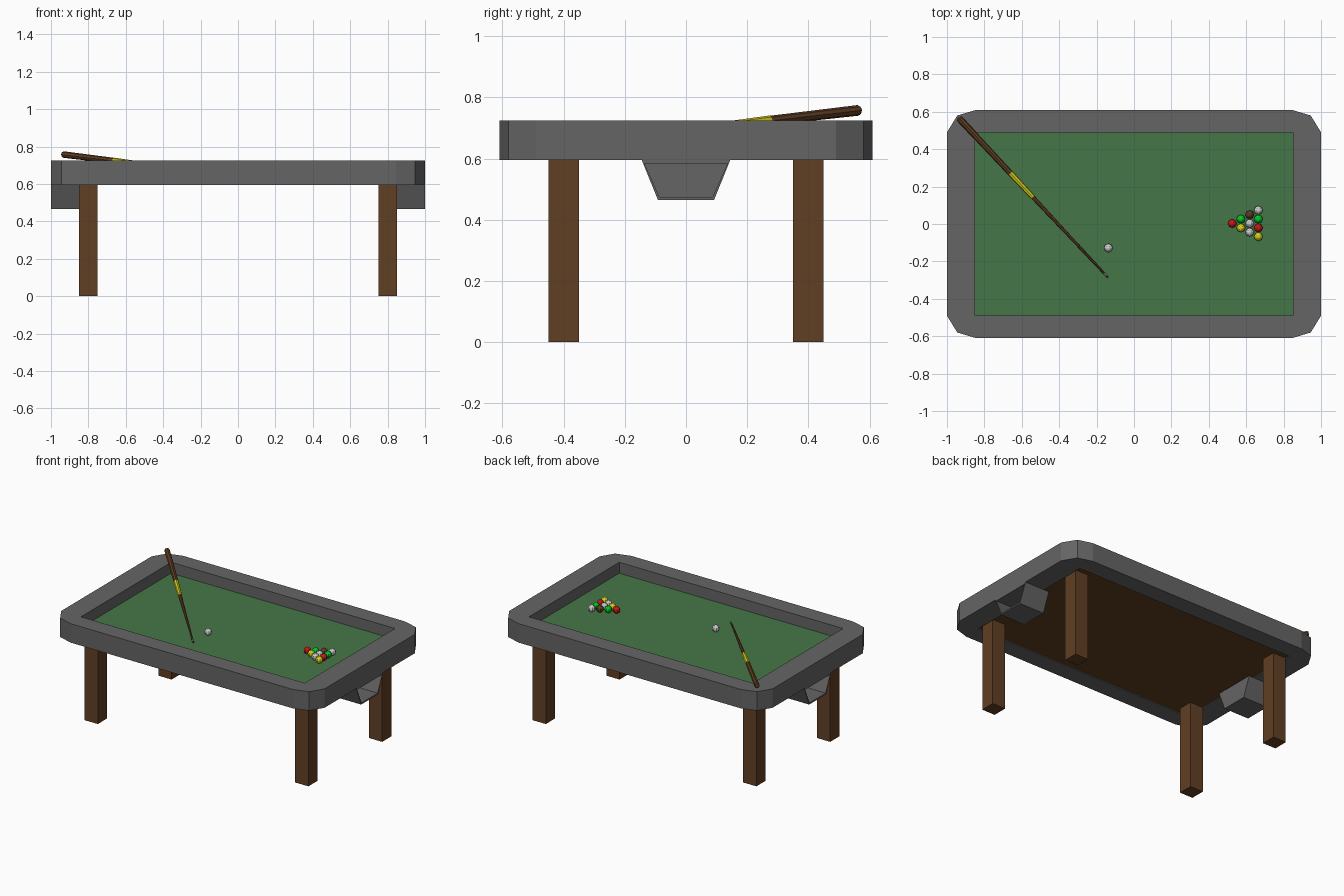
import bpy, bmesh
from mathutils import Vector, Matrix

if "Cube" in bpy.data.objects:
    bpy.data.objects.remove(bpy.data.objects["Cube"])


def material(name, rgb):
    m = bpy.data.materials.new(name)
    m.diffuse_color = (*rgb, 1)
    m.use_nodes = True
    m.node_tree.nodes["Principled BSDF"].inputs["Base Color"].default_value = m.diffuse_color
    return m


WOOD = material("brown wood", (0.12, 0.05, 0.017))
FELT = material("green felt", (0.06, 0.18, 0.065))
DARK = material("dark grey", (0.13, 0.13, 0.13))
RED = material("red", (0.6, 0.01, 0.01))
GREEN = material("green", (0.0, 0.6, 0.02))
YELLOW = material("yellow", (0.7, 0.65, 0.01))
WHITE = material("white", (0.6, 0.6, 0.6))


def finish(name, bm, mat):
    bmesh.ops.recalc_face_normals(bm, faces=bm.faces[:])
    me = bpy.data.meshes.new(name)
    bm.to_mesh(me)
    bm.free()
    me.materials.append(mat)
    ob = bpy.data.objects.new(name, me)
    bpy.context.collection.objects.link(ob)
    return ob


def box(name, lo, hi, mat):
    lo, hi = Vector(lo), Vector(hi)
    bm = bmesh.new()
    bmesh.ops.create_cube(bm, size=1, matrix=Matrix.Translation((lo + hi) / 2)
                          @ Matrix.Diagonal((*(hi - lo), 1)))
    return finish(name, bm, mat)


def loft(bm, loops, closed=False):
    """Join matching vertex rings; closed joins the last ring to the first."""
    rings = [[bm.verts.new(p) for p in loop] for loop in loops]
    pairs = list(zip(rings, rings[1:])) + ([(rings[-1], rings[0])] if closed else [])
    n = len(rings[0])
    for a, b in pairs:
        for i in range(n):
            j = (i + 1) % n
            bm.faces.new((a[i], a[j], b[j], b[i]))
    if not closed:
        bm.faces.new(rings[0])
        bm.faces.new(rings[-1])


# Rail frame: outline with two-step corners around a rectangular opening
def corner_ring(pts, z):
    out = []
    for sx, sy in ((1, 1), (-1, 1), (-1, -1), (1, -1)):
        for x, y in (pts if sx * sy > 0 else pts[::-1]):
            out.append((sx * x, sy * y, z))
    return out


TOP, LOW = 0.725, 0.595
outer = [(1, 0.49), (0.945, 0.58), (0.845, 0.61)]
bm = bmesh.new()
rings = {}
for z in (LOW, TOP):
    o = [bm.verts.new(p) for p in corner_ring(outer, z)]
    i = [bm.verts.new(p) for p in corner_ring([(0.85, 0.49)], z)]
    rings[z] = (o, i)
    for k in range(4):
        bm.faces.new(o[3 * k:3 * k + 3] + [i[k]])
        m = (k + 1) % 4
        bm.faces.new((o[3 * k + 2], o[3 * m], i[m], i[k]))
for s in (0, 1):
    a, b = rings[LOW][s], rings[TOP][s]
    for k in range(len(a)):
        j = (k + 1) % len(a)
        bm.faces.new((a[k], a[j], b[j], b[k]))
finish("rail_frame", bm, DARK)

# Bed and playing cloth
box("table_bed", (-0.85, -0.49, 0.602), (0.85, 0.49, 0.64), WOOD)
box("playing_cloth", (-0.85, -0.49, 0.64), (0.85, 0.49, 0.65), FELT)

# Legs
for sx, nx in ((-1, "left"), (1, "right")):
    for sy, ny in ((-1, "front"), (1, "back")):
        x, y = sx * 0.8, sy * 0.4
        box(f"{ny}_{nx}_leg", (x - 0.05, y - 0.05, 0), (x + 0.05, y + 0.05, 0.605), WOOD)

# Ball return trays: tapered boxes with an open outer end
shell = [(-0.145, 0.596), (0.145, 0.596), (0.092, 0.465), (-0.092, 0.465)]
hole = [(-0.136, 0.584), (0.136, 0.584), (0.087, 0.475), (-0.087, 0.475)]
for s, side in ((-1, "left"), (1, "right")):
    bm = bmesh.new()
    loft(bm, [[(s * x, y, z) for y, z in prof] for x, prof in
              ((0.81, shell), (1, shell), (1, hole), (0.825, hole))])
    finish(f"{side}_ball_tray", bm, DARK)

# Balls: triangular rack and cue ball
R = 0.0235


def ball(name, x, y, mat):
    bm = bmesh.new()
    bmesh.ops.create_uvsphere(bm, u_segments=8, v_segments=6, radius=R,
                              matrix=Matrix.Translation((x, y, 0.65 + R)))
    finish(name, bm, mat)


rack = [[RED], [GREEN, YELLOW], [WOOD, WHITE, WHITE], [WHITE, GREEN, RED, YELLOW]]
for r, row in enumerate(rack):
    for c, mat in enumerate(row):
        ball(f"rack_ball_{r}_{c}", 0.525 + r * 0.0467, 0.003 + (r / 2 - c) * 0.047, mat)
ball("cue_ball", -0.137, -0.128, WHITE)

# Cue stick resting on the rail
butt, tip = Vector((-0.937, 0.567, 0.758)), Vector((-0.14, -0.285, 0.66))
axis = tip - butt
turn = axis.to_track_quat('Z', 'Y').to_matrix().to_4x4()


def cue_part(name, stations, mat):
    bm = bmesh.new()
    loops = []
    for t, r in stations:
        c = bmesh.new()
        bmesh.ops.create_circle(c, segments=8, radius=r,
                                matrix=Matrix.Translation(butt + axis * t) @ turn)
        loops.append([v.co.copy() for v in c.verts])
        c.free()
    loft(bm, loops)
    finish(name, bm, mat)


cue_part("cue_butt", [(0, 0.012), (0.006, 0.0175), (0.346, 0.0155)], WOOD)
cue_part("cue_grip", [(0.346, 0.0165), (0.497, 0.0135)], YELLOW)
cue_part("cue_shaft", [(0.497, 0.0115), (0.975, 0.0055)], WOOD)
cue_part("cue_ferrule", [(0.975, 0.0055), (0.99, 0.0055)], WHITE)
cue_part("cue_tip", [(0.99, 0.0055), (1, 0.004)], WOOD)
